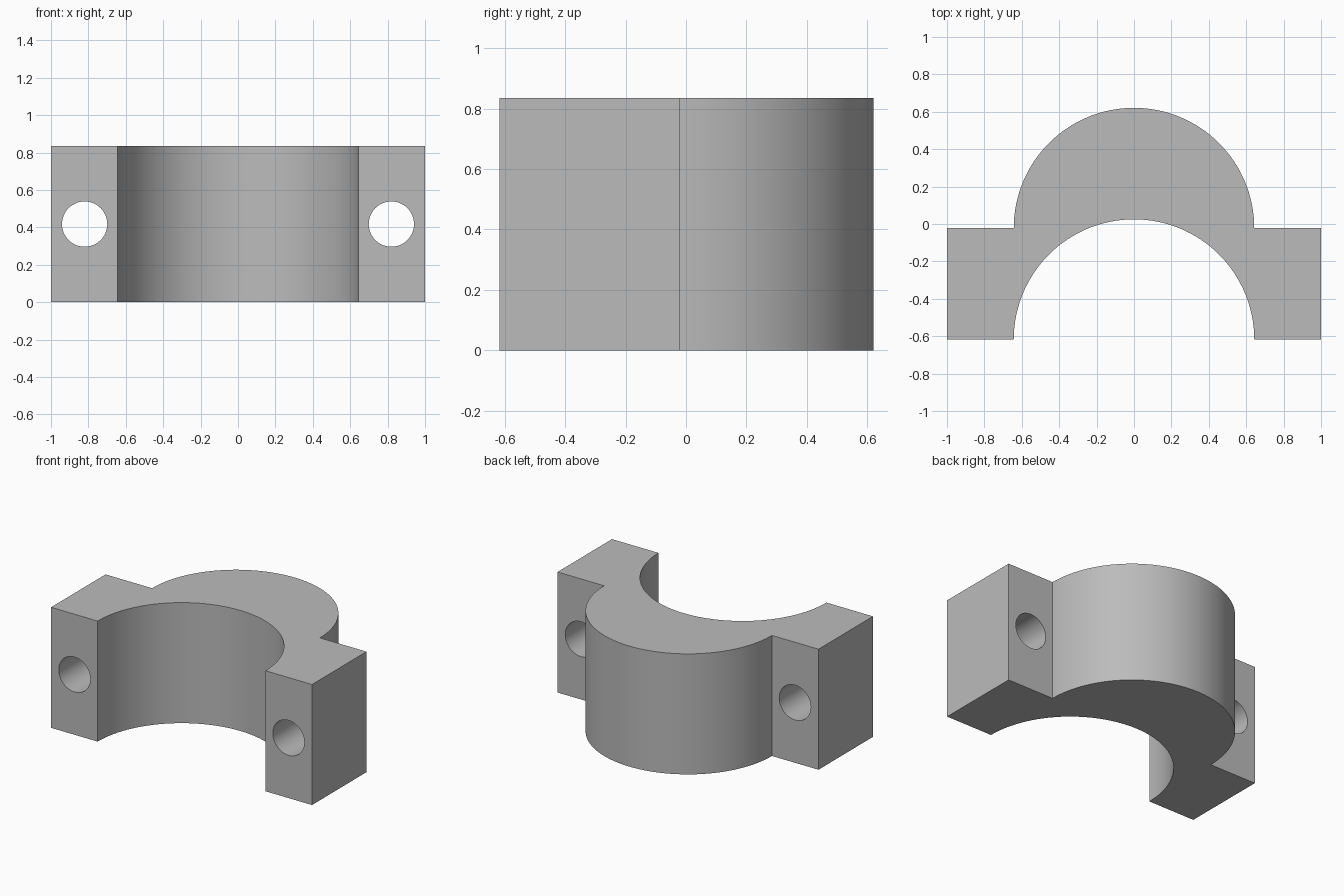
import bpy, bmesh, math
from mathutils import Matrix

cube = bpy.data.objects.get("Cube")
if cube:
    bpy.data.objects.remove(cube, do_unlink=True)

HEIGHT = 0.835
RADIUS = 0.643
BACK_Y, FRONT_Y = -0.022, -0.618     # rear and front faces of the bolt flanges
HOLE_X, HOLE_R = 0.82, 0.121
SEGMENTS = 64

grey = bpy.data.materials.new("plain grey")
grey.use_nodes = True
colour = (0.5, 0.5, 0.5, 1)
grey.diffuse_color = colour
grey.node_tree.nodes["Principled BSDF"].inputs["Base Color"].default_value = colour


def arc(center_y, start, end):
    """Half circle points from one angle to the other."""
    angles = [start + (end - start) * i / SEGMENTS for i in range(SEGMENTS + 1)]
    return [(RADIUS * math.cos(a), center_y + RADIUS * math.sin(a)) for a in angles]


def make_object(name, bm):
    bmesh.ops.recalc_face_normals(bm, faces=bm.faces)
    mesh = bpy.data.meshes.new(name)
    bm.to_mesh(mesh)
    bm.free()
    mesh.materials.append(grey)
    obj = bpy.data.objects.new(name, mesh)
    bpy.context.collection.objects.link(obj)
    return obj


# Clamp half: arched profile with a flange on each side, extruded upward
outline = [(1, FRONT_Y), (1, BACK_Y)]
outline += arc(BACK_Y, 0, math.pi)
outline += [(-1, BACK_Y), (-1, FRONT_Y)]
outline += arc(FRONT_Y, math.pi, 0)
bm = bmesh.new()
base = bm.faces.new([bm.verts.new((x, y, 0)) for x, y in outline])
extruded = bmesh.ops.extrude_face_region(bm, geom=[base])["geom"]
top_verts = [v for v in extruded if isinstance(v, bmesh.types.BMVert)]
bmesh.ops.translate(bm, verts=top_verts, vec=(0, 0, HEIGHT))
clamp = make_object("clamp_half", bm)

# Bolt holes through both flanges
bm = bmesh.new()
for side in (-1, 1):
    place = (Matrix.Translation((side * HOLE_X, (FRONT_Y + BACK_Y) / 2, HEIGHT / 2))
             @ Matrix.Rotation(math.pi / 2, 4, "X"))
    bmesh.ops.create_cone(bm, cap_ends=True, segments=48, radius1=HOLE_R,
                          radius2=HOLE_R, depth=1, matrix=place)
cutter = make_object("bolt_hole_cutter", bm)
cutter.hide_render = True

cut = clamp.modifiers.new("bolt holes", "BOOLEAN")
cut.operation = "DIFFERENCE"
cut.solver = "EXACT"
cut.object = cutter

# Bake the holes, drop the cutter and smooth the curved walls
bpy.ops.object.select_all(action="DESELECT")
clamp.select_set(True)
bpy.context.view_layer.objects.active = clamp
bpy.ops.object.modifier_apply(modifier=cut.name)
bpy.data.objects.remove(cutter, do_unlink=True)
bpy.ops.object.shade_smooth_by_angle(angle=math.radians(30))
